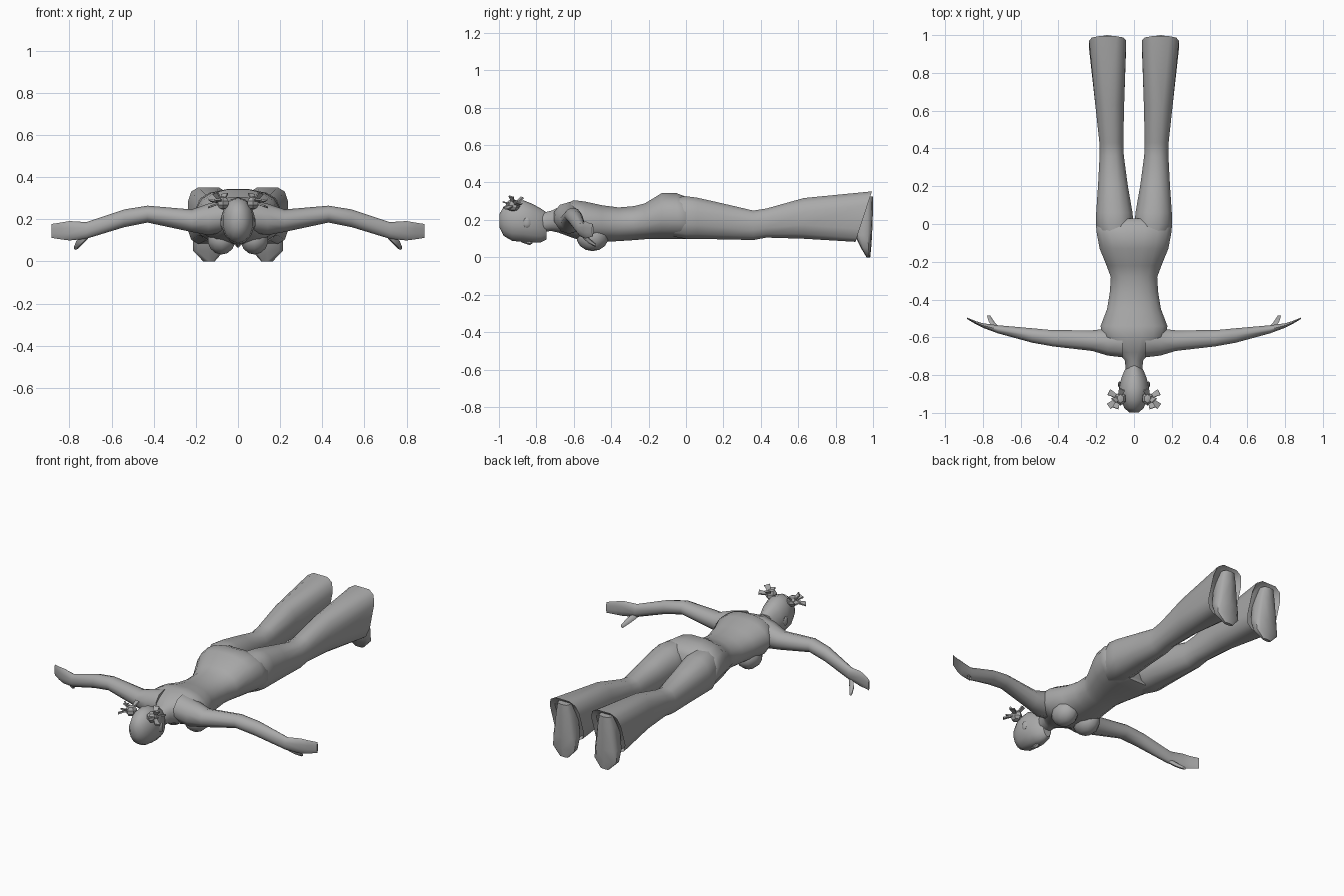
import bpy, bmesh, math
from mathutils import Vector, Matrix

cube = bpy.data.objects.get("Cube")
if cube:
    bpy.data.objects.remove(cube, do_unlink=True)

grey = bpy.data.materials.new("plain grey")
grey.use_nodes = True
GREY = (0.4, 0.4, 0.4, 1)
grey.diffuse_color = GREY
grey.node_tree.nodes["Principled BSDF"].inputs["Base Color"].default_value = GREY


def finish(name, bm, angle=50):
    """Turn a bmesh into a shaded object with the shared material."""
    bmesh.ops.recalc_face_normals(bm, faces=bm.faces)
    mesh = bpy.data.meshes.new(name)
    bm.to_mesh(mesh)
    bm.free()
    mesh.materials.append(grey)
    obj = bpy.data.objects.new(name, mesh)
    bpy.context.collection.objects.link(obj)
    bpy.ops.object.select_all(action='DESELECT')
    obj.select_set(True)
    bpy.context.view_layer.objects.active = obj
    bpy.ops.object.shade_smooth_by_angle(angle=math.radians(angle))
    return obj


def loft(name, axis, rings, sides=12, power=1.0, side=1, slant=0.0, angle=50):
    """Rings are (position, low a, high a, low b, high b[, power]) across the axis."""
    bm = bmesh.new()
    loops = []
    for r in rings:
        pos, a0, a1, b0, b1 = r[:5]
        p = r[5] if len(r) > 5 else power
        tilt = r[6] if len(r) > 6 else 0
        loop = []
        for i in range(sides):
            t = math.tau * (i + 0.5) / sides
            c, s = math.cos(t), math.sin(t)
            c = math.copysign(abs(c) ** p, c)
            s = math.copysign(abs(s) ** p, s)
            a = (a0 + a1) / 2 + c * (a1 - a0) / 2
            b = (b0 + b1) / 2 + s * (b1 - b0) / 2
            q = pos + tilt * s
            co = {'x': (q, a, b), 'y': (a, q, b), 'z': (a, b, q)}[axis]
            loop.append(bm.verts.new((co[0] * side, co[1], co[2])))
        loops.append(loop)
    for one, two in zip(loops, loops[1:]):
        for i in range(sides):
            j = (i + 1) % sides
            bm.faces.new((one[i], one[j], two[j], two[i]))
    bm.faces.new(loops[0])
    bm.faces.new(loops[-1])
    return finish(name, bm, angle)


def ball(name, centre, radii, segments=10, rings=7, angle=50):
    bm = bmesh.new()
    bmesh.ops.create_uvsphere(bm, u_segments=segments, v_segments=rings, radius=1)
    bmesh.ops.scale(bm, vec=radii, verts=bm.verts)
    bmesh.ops.translate(bm, vec=centre, verts=bm.verts)
    return finish(name, bm, angle)


def sym(y, half, z0, z1, *rest):
    return (y, -half, half, z0, z1, *rest)


# Trunk from neck to hips, lying face down
loft("torso", 'y', [
    sym(-0.80, 0.04, 0.13, 0.23), sym(-0.72, 0.05, 0.14, 0.25),
    sym(-0.68, 0.09, 0.13, 0.27), sym(-0.60, 0.17, 0.10, 0.307),
    sym(-0.54, 0.18, 0.08, 0.30), sym(-0.45, 0.145, 0.08, 0.28),
    sym(-0.36, 0.13, 0.085, 0.268), sym(-0.28, 0.125, 0.09, 0.275),
    sym(-0.22, 0.148, 0.095, 0.29), sym(-0.13, 0.185, 0.095, 0.345, 0.85),
    sym(-0.05, 0.20, 0.095, 0.345, 0.8), sym(0.0, 0.205, 0.095, 0.325, 0.8),
    sym(0.03, 0.17, 0.10, 0.30, 0.8)], sides=16, power=0.9)

# Head: crown to jaw, then nose
loft("head", 'y', [
    sym(-0.998, 0.025, 0.16, 0.23), sym(-0.975, 0.052, 0.115, 0.27),
    sym(-0.93, 0.073, 0.088, 0.30), sym(-0.87, 0.08, 0.082, 0.305),
    sym(-0.82, 0.07, 0.078, 0.285), sym(-0.775, 0.052, 0.08, 0.26),
    sym(-0.745, 0.03, 0.095, 0.24)], sides=14)
loft("nose", 'y', [sym(-0.88, 0.006, 0.08, 0.10), sym(-0.835, 0.014, 0.065, 0.10),
                   sym(-0.82, 0.012, 0.075, 0.10)], sides=6)

for side, label in ((1, "left"), (-1, "right")):
    # Legs widening into a slanted square hem, with a shallow recessed opening
    loft(label + "_leg", 'y', [
        (-0.08, 0.02, 0.17, 0.11, 0.32), (0.0, 0.0, 0.205, 0.095, 0.33),
        (0.06, 0.005, 0.203, 0.095, 0.322), (0.20, 0.03, 0.193, 0.093, 0.29),
        (0.36, 0.052, 0.184, 0.09, 0.252), (0.43, 0.055, 0.185, 0.103, 0.263),
        (0.63, 0.05, 0.207, 0.096, 0.32), (0.95, 0.04, 0.24, 0.08, 0.355, 0.55, 0.045),
        (0.92, 0.055, 0.225, 0.09, 0.34, 0.55, 0.045)],
        sides=12, power=0.85, side=side)

    # Feet pointing down with flat soles at the far end
    loft(label + "_foot", 'z', [
        (0.0, 0.11, 0.165, 0.965, 0.985), (0.05, 0.065, 0.215, 0.935, 0.99),
        (0.12, 0.065, 0.215, 0.90, 0.995), (0.26, 0.085, 0.195, 0.89, 1.0),
        (0.325, 0.10, 0.18, 0.91, 1.0)], sides=10, power=0.6, side=side)

    # Arm spreading sideways and ending in a thin flat hand
    loft(label + "_arm", 'x', [
        (0.06, -0.71, -0.54, 0.14, 0.295), (0.14, -0.70, -0.55, 0.125, 0.275),
        (0.22, -0.675, -0.56, 0.14, 0.247), (0.43, -0.65, -0.56, 0.185, 0.265),
        (0.54, -0.63, -0.55, 0.163, 0.247), (0.72, -0.58, -0.535, 0.108, 0.187),
        (0.80, -0.55, -0.525, 0.10, 0.192), (0.84, -0.53, -0.513, 0.105, 0.185),
        (0.885, -0.502, -0.495, 0.112, 0.178)], sides=10, side=side)
    loft(label + "_thumb", 'y', [
        (-0.55, 0.71, 0.745, 0.10, 0.135), (-0.52, 0.735, 0.77, 0.075, 0.105),
        (-0.485, 0.76, 0.78, 0.055, 0.075)], sides=6, side=side)

    # Chest, ear and gathered hair
    ball(label + "_breast", (side * 0.078, -0.50, 0.105), (0.07, 0.085, 0.072))
    ball(label + "_ear", (side * 0.077, -0.85, 0.185), (0.008, 0.02, 0.028), 6, 5)
    ball(label + "_hair_bun", (side * 0.072, -0.925, 0.278), (0.032, 0.038, 0.032), 6, 5, 20)

    # Spiky locks radiating from the bun
    bm = bmesh.new()
    root = Vector((side * 0.078, -0.92, 0.28))
    for dx, dy, dz in ((0.055, -0.045, -0.02), (0.055, 0.03, 0.01), (0.02, -0.055, 0.015),
                       (-0.015, 0.045, 0.04), (0.03, -0.015, 0.045)):
        way = Vector((side * dx, dy, dz))
        across = way.cross(Vector((0, 0.3, 1))).normalized() * 0.017
        up = way.cross(across).normalized() * 0.004
        tip = root + way
        a = [bm.verts.new(root + across * k * 0.4 + up * j) for k, j in ((1, 1), (-1, 1), (-1, -1), (1, -1))]
        b = [bm.verts.new(tip + across * k + up * j) for k, j in ((1, 1), (-1, 1), (-1, -1), (1, -1))]
        for i in range(4):
            j = (i + 1) % 4
            bm.faces.new((a[i], a[j], b[j], b[i]))
        bm.faces.new(a)
        bm.faces.new(b)
    finish(label + "_hair_locks", bm, 20)
